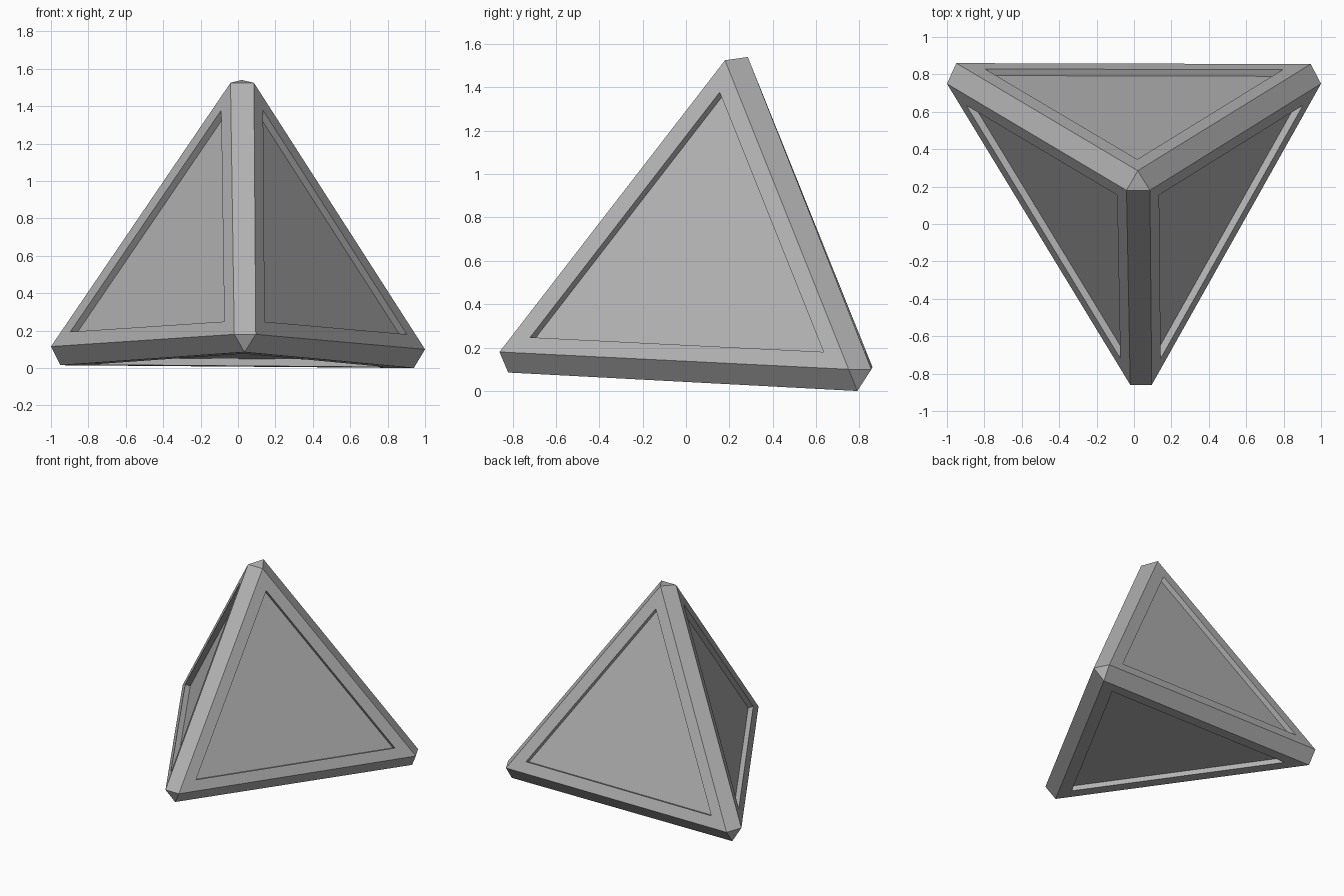
import bpy
import bmesh
from itertools import combinations
from mathutils import Vector

cube = bpy.data.objects.get("Cube")
if cube:
    bpy.data.objects.remove(cube, do_unlink=True)

INSET = 0.84    # size of each recess relative to its face
DEPTH = 0.038   # depth of each recess

grey = bpy.data.materials.new("mid grey")
grey.use_nodes = True
colour = (0.45, 0.45, 0.45, 1)
grey.diffuse_color = colour
grey.node_tree.nodes["Principled BSDF"].inputs["Base Color"].default_value = colour

# Blunted corners: for each corner, its point on each adjoining side
corners = {
    "top":   {"left": (-0.04, 0.18, 1.525), "right": (0.085, 0.18, 1.525), "back": (0.02, 0.285, 1.54)},
    "front": {"left": (-0.02, -0.86, 0.18), "right": (0.095, -0.86, 0.18), "base": (0.035, -0.82, 0.085)},
    "west":  {"left": (-1.0, 0.75, 0.115), "back": (-0.95, 0.86, 0.11), "base": (-0.95, 0.79, 0.015)},
    "east":  {"right": (1.0, 0.75, 0.10), "back": (0.945, 0.855, 0.10), "base": (0.94, 0.79, 0.0)},
}

bm = bmesh.new()
points = {c: {s: bm.verts.new(p) for s, p in sides.items()} for c, sides in corners.items()}
middle = Vector((0, 0.2, 0.5))

# Small triangle capping each corner
for sides in points.values():
    bm.faces.new(sides.values())

# Bevel strip along each edge
for a, b in combinations(points.values(), 2):
    s, t = [side for side in a if side in b]
    bm.faces.new((a[s], a[t], b[t], b[s]))

# Each side: flat border, recess walls and recessed panel
for side in ("left", "right", "back", "base"):
    outer = [sides[side] for sides in points.values() if side in sides]
    centre = sum((v.co for v in outer), Vector()) / 3
    normal = (outer[1].co - outer[0].co).cross(outer[2].co - outer[0].co).normalized()
    if normal.dot(centre - middle) < 0:
        normal.negate()
    rim = [bm.verts.new(centre.lerp(v.co, INSET)) for v in outer]
    floor = [bm.verts.new(v.co - normal * DEPTH) for v in rim]
    for ring, inner in ((outer, rim), (rim, floor)):
        for i in range(3):
            j = (i + 1) % 3
            bm.faces.new((ring[i], ring[j], inner[j], inner[i]))
    bm.faces.new(floor)

bmesh.ops.recalc_face_normals(bm, faces=bm.faces)
mesh = bpy.data.meshes.new("panelled_tetrahedron")
bm.to_mesh(mesh)
bm.free()
mesh.materials.append(grey)
body = bpy.data.objects.new("panelled_tetrahedron", mesh)
bpy.context.collection.objects.link(body)
